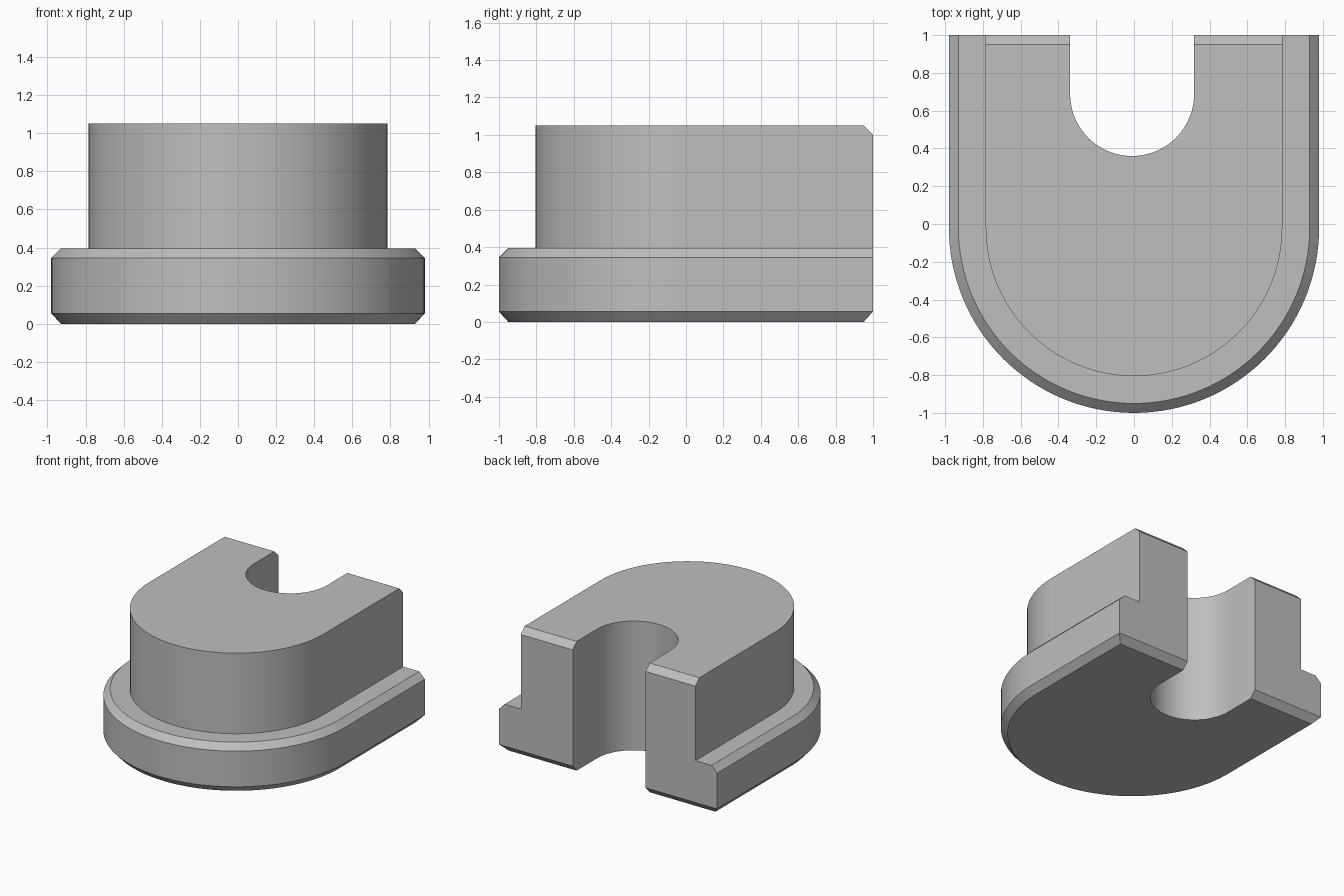
import bpy
import bmesh
import math

if "Cube" in bpy.data.objects:
    bpy.data.objects.remove(bpy.data.objects["Cube"], do_unlink=True)

grey = bpy.data.materials.new("plain_grey")
grey.use_nodes = True
grey.diffuse_color = (0.52, 0.52, 0.52, 1)
grey.node_tree.nodes["Principled BSDF"].inputs["Base Color"].default_value = grey.diffuse_color

ARC_Y = -0.02
SEGMENTS = 64


def make_object(name, bm):
    bmesh.ops.recalc_face_normals(bm, faces=bm.faces)
    mesh = bpy.data.meshes.new(name)
    bm.to_mesh(mesh)
    bm.free()
    mesh.materials.append(grey)
    obj = bpy.data.objects.new(name, mesh)
    bpy.context.collection.objects.link(obj)
    return obj


def u_outline(bm, radius, back, z):
    """Open U-shaped row: straight sides and a round front."""
    points = [(-radius, back)]
    for i in range(SEGMENTS + 1):
        a = math.pi + math.pi * i / SEGMENTS
        points.append((radius * math.cos(a), ARC_Y + radius * math.sin(a)))
    points.append((radius, back))
    return [bm.verts.new((x, y, z)) for x, y in points]


# Stepped body: radius, back position and height of each level
levels = [(0.93, 0.95, 0), (0.98, 1, 0.055), (0.98, 1, 0.345), (0.93, 1, 0.395),
          (0.785, 1, 0.395), (0.785, 1, 1.0), (0.785, 0.95, 1.05)]
bm = bmesh.new()
rows = [u_outline(bm, *level) for level in levels]
for low, high in zip(rows, rows[1:]):
    for i in range(len(low) - 1):
        bm.faces.new((low[i], low[i + 1], high[i + 1], high[i]))

# Bottom, top, back bevels and the stepped flat back
bm.faces.new(rows[0])
bm.faces.new(rows[-1])
for low, high in ((rows[0], rows[1]), (rows[-2], rows[-1])):
    bm.faces.new((low[0], high[0], high[-1], low[-1]))
flat = rows[1:-1]
bm.faces.new([r[0] for r in flat] + [r[-1] for r in reversed(flat)])
body = make_object("slotted_body", bm)

# Round-ended slot cutter
bm = bmesh.new()
radius, centre_x, centre_y = 0.328, -0.01, 0.688
outline = [(centre_x - radius, 1.5)]
for i in range(SEGMENTS + 1):
    a = math.pi + math.pi * i / SEGMENTS
    outline.append((centre_x + radius * math.cos(a), centre_y + radius * math.sin(a)))
outline.append((centre_x + radius, 1.5))
face = bm.faces.new([bm.verts.new((x, y, -0.5)) for x, y in outline])
extruded = bmesh.ops.extrude_face_region(bm, geom=[face])
bmesh.ops.translate(bm, vec=(0, 0, 2),
                    verts=[v for v in extruded["geom"] if isinstance(v, bmesh.types.BMVert)])
cutter = make_object("slot_cutter", bm)
cutter.hide_render = True

# Cut the slot and shade the curves
cut = body.modifiers.new("slot", "BOOLEAN")
cut.operation = "DIFFERENCE"
cut.solver = "EXACT"
cut.object = cutter
bpy.ops.object.select_all(action="DESELECT")
body.select_set(True)
bpy.context.view_layer.objects.active = body
bpy.ops.object.modifier_apply(modifier=cut.name)
bpy.data.objects.remove(cutter, do_unlink=True)
bpy.ops.object.shade_smooth_by_angle(angle=math.radians(30))
